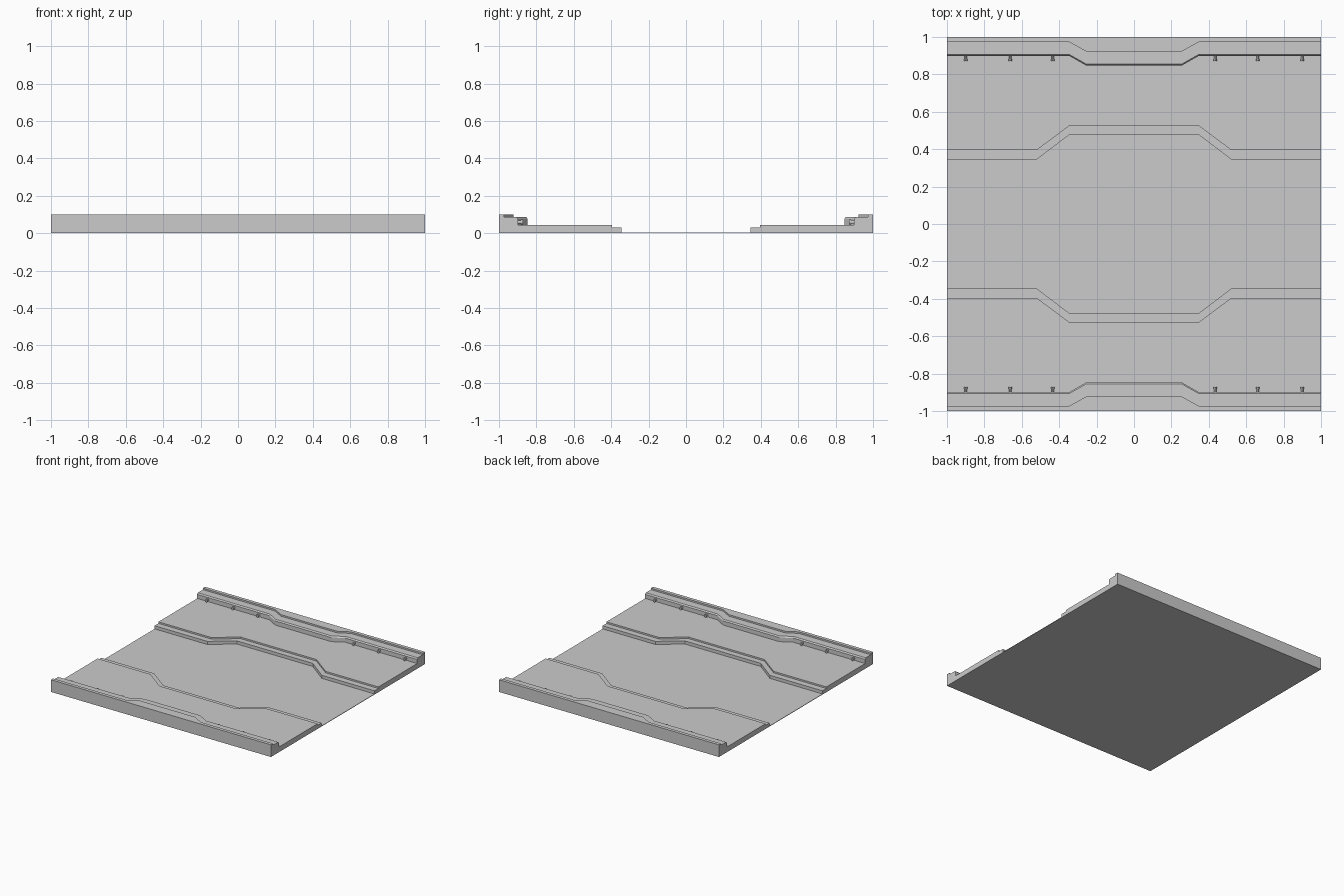
import bpy
import bmesh
import math
from mathutils import Matrix

cube = bpy.data.objects.get("Cube")
if cube:
    bpy.data.objects.remove(cube, do_unlink=True)

grey = bpy.data.materials.new("light_grey")
grey.use_nodes = True
colour = (0.6, 0.6, 0.6, 1)
grey.diffuse_color = colour
grey.node_tree.nodes["Principled BSDF"].inputs["Base Color"].default_value = colour


def finish(name, bm):
    bmesh.ops.recalc_face_normals(bm, faces=bm.faces[:])
    mesh = bpy.data.meshes.new(name)
    bm.to_mesh(mesh)
    bm.free()
    mesh.materials.append(grey)
    obj = bpy.data.objects.new(name, mesh)
    bpy.context.collection.objects.link(obj)
    return obj


def terrace(name, side, bend, y_end, y_mid, levels):
    """Strip along the outer edge whose inner edge jogs in the middle.
    levels is a list of (height, inset of the inner edge)."""
    outer, inner = bend
    bm = bmesh.new()
    rings = []
    for z, inset in levels:
        edge = [(-1, y_end), (-outer, y_end), (-inner, y_mid),
                (inner, y_mid), (outer, y_end), (1, y_end)]
        pts = [(x, y + inset) for x, y in edge] + [(1, 1), (-1, 1)]
        rings.append([bm.verts.new((x, side * y, z)) for x, y in pts])
    bm.faces.new(rings[0])
    bm.faces.new(rings[-1])
    for low, high in zip(rings, rings[1:]):
        n = len(low)
        for i in range(n):
            j = (i + 1) % n
            bm.faces.new((low[i], low[j], high[j], high[i]))
    return finish(name, bm)


def stud(name, x, side):
    """Small wall stud: a narrow stem with a taller rounded head."""
    bm = bmesh.new()
    for radius, depth, y in ((0.006, 0.03, 0.893), (0.009, 0.01, 0.877)):
        place = (Matrix.Translation((x, side * y, 0.06))
                 @ Matrix.Diagonal((1, 1, 1.5, 1))
                 @ Matrix.Rotation(math.pi / 2, 4, "X"))
        bmesh.ops.create_cone(bm, cap_ends=True, segments=12, radius1=radius,
                              radius2=radius, depth=depth, matrix=place)
    return finish(name, bm)


# Thin floor plate
FLOOR, STEP, DECK, LEDGE, TOP = 0.004, 0.03, 0.043, 0.087, 0.1
bm = bmesh.new()
bmesh.ops.create_cube(bm, size=1, matrix=Matrix.Translation((0, 0, FLOOR / 2))
                      @ Matrix.Diagonal((2, 2, FLOOR, 1)))
finish("floor_plate", bm)

# Stepped sides, mirrored front to back
wide, narrow = (0.52, 0.345), (0.345, 0.255)
for label, side in (("front", -1), ("back", 1)):
    terrace(label + "_lower_step", side, wide, 0.345, 0.478,
            [(FLOOR, 0), (STEP, 0)])
    terrace(label + "_deck", side, wide, 0.395, 0.526,
            [(STEP, 0), (DECK, 0)])
    terrace(label + "_ledge", side, narrow, 0.898, 0.847,
            [(DECK, 0), (LEDGE - 0.01, 0), (LEDGE, 0.008)])
    terrace(label + "_rim", side, narrow, 0.972, 0.922,
            [(LEDGE, 0), (TOP, 0)])
    # Wall studs on either side of the middle jog
    for i, x in enumerate((-0.9, -0.662, -0.435, 0.435, 0.662, 0.9)):
        stud(f"{label}_stud_{i + 1}", x, side)
